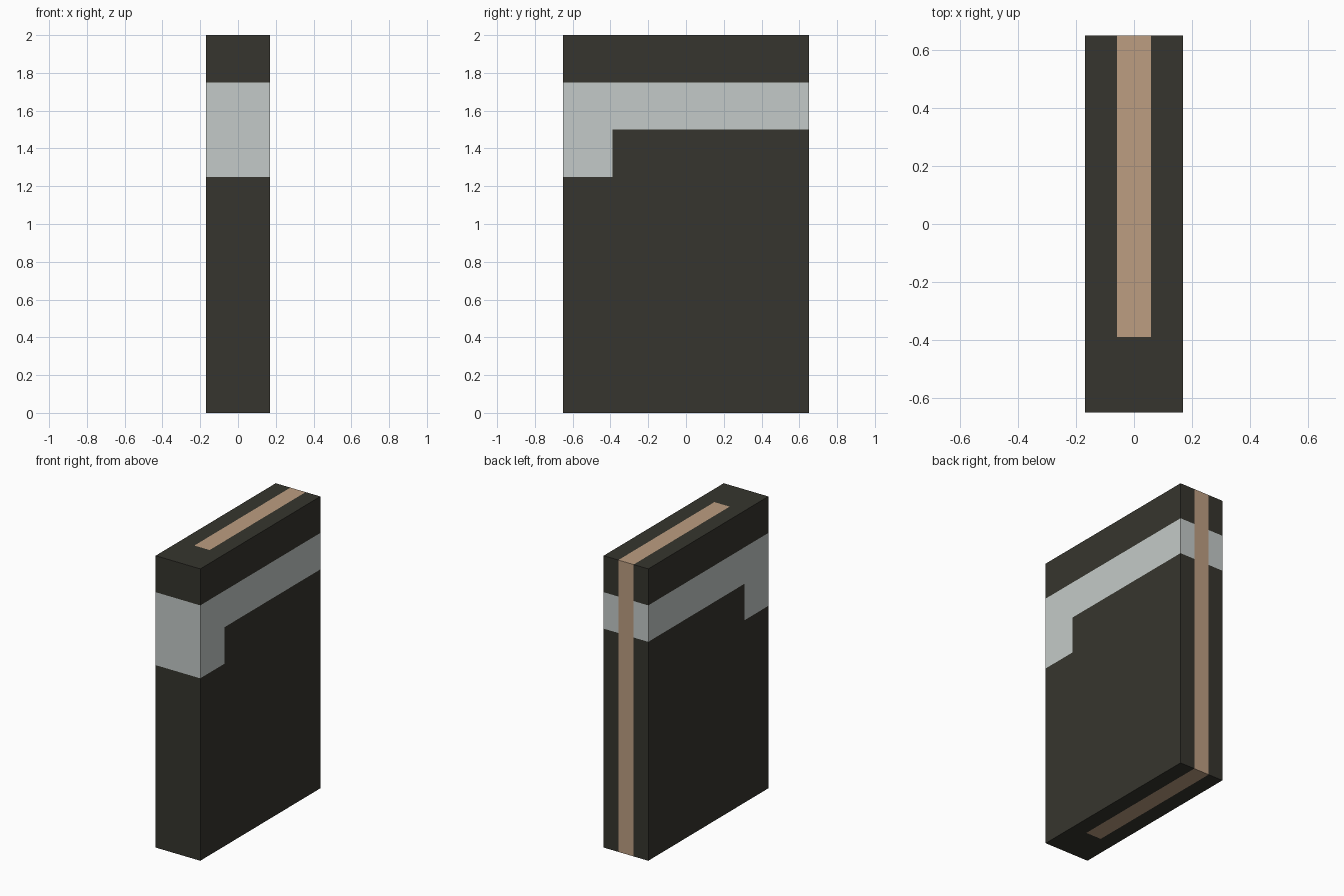
import bpy, bmesh
from mathutils import Vector

if "Cube" in bpy.data.objects:
    bpy.data.objects.remove(bpy.data.objects["Cube"])

HX, HY, H = 0.169, 0.65, 2.0        # half thickness, half depth, height
PAGE_X, SPINE_Y = 0.058, -0.39      # page half thickness, spine strip limit
BAND_TOP, BAND_MID, BAND_LOW = 1.75, 1.5, 1.25


def srgb(r, g, b):
    def lin(c):
        c /= 255
        return c / 12.92 if c <= 0.04045 else ((c + 0.055) / 1.055) ** 2.4
    return (lin(r), lin(g), lin(b), 1.0)


def material(name, rgb):
    m = bpy.data.materials.new(name)
    m.diffuse_color = srgb(*rgb)
    m.use_nodes = True
    m.node_tree.nodes["Principled BSDF"].inputs["Base Color"].default_value = m.diffuse_color
    return m


# Closed book block, cut along every colour border
bm = bmesh.new()
bmesh.ops.create_cube(bm, size=1)
for v in bm.verts:
    v.co = Vector((v.co.x * 2 * HX, v.co.y * 2 * HY, (v.co.z + 0.5) * H))
cuts = [(0, -PAGE_X), (0, PAGE_X), (1, SPINE_Y),
        (2, BAND_LOW), (2, BAND_MID), (2, BAND_TOP)]
for axis, pos in cuts:
    co, no = Vector(), Vector()
    co[axis], no[axis] = pos, 1
    bmesh.ops.bisect_plane(bm, geom=bm.verts[:] + bm.edges[:] + bm.faces[:],
                           plane_co=co, plane_no=no, dist=1e-5)

# Colours: 0 cover, 1 band with spine label, 2 page edges
bm.normal_update()
for f in bm.faces:
    c, n = f.calc_center_median(), f.normal
    on_cover_side = n.y < -0.5 or abs(n.x) > 0.5
    band_bottom = BAND_LOW if c.y < SPINE_Y else BAND_MID
    if not on_cover_side and abs(c.x) < PAGE_X and c.y > SPINE_Y:
        f.material_index = 2
    elif abs(n.z) < 0.5 and band_bottom < c.z < BAND_TOP:
        f.material_index = 1

mesh = bpy.data.meshes.new("book")
bm.to_mesh(mesh)
bm.free()
for name, rgb in (("dark cover", (54, 53, 46)),
                  ("pale grey band", (196, 202, 200)),
                  ("tan pages", (188, 157, 129))):
    mesh.materials.append(material(name, rgb))
book = bpy.data.objects.new("book", mesh)
bpy.context.collection.objects.link(book)
